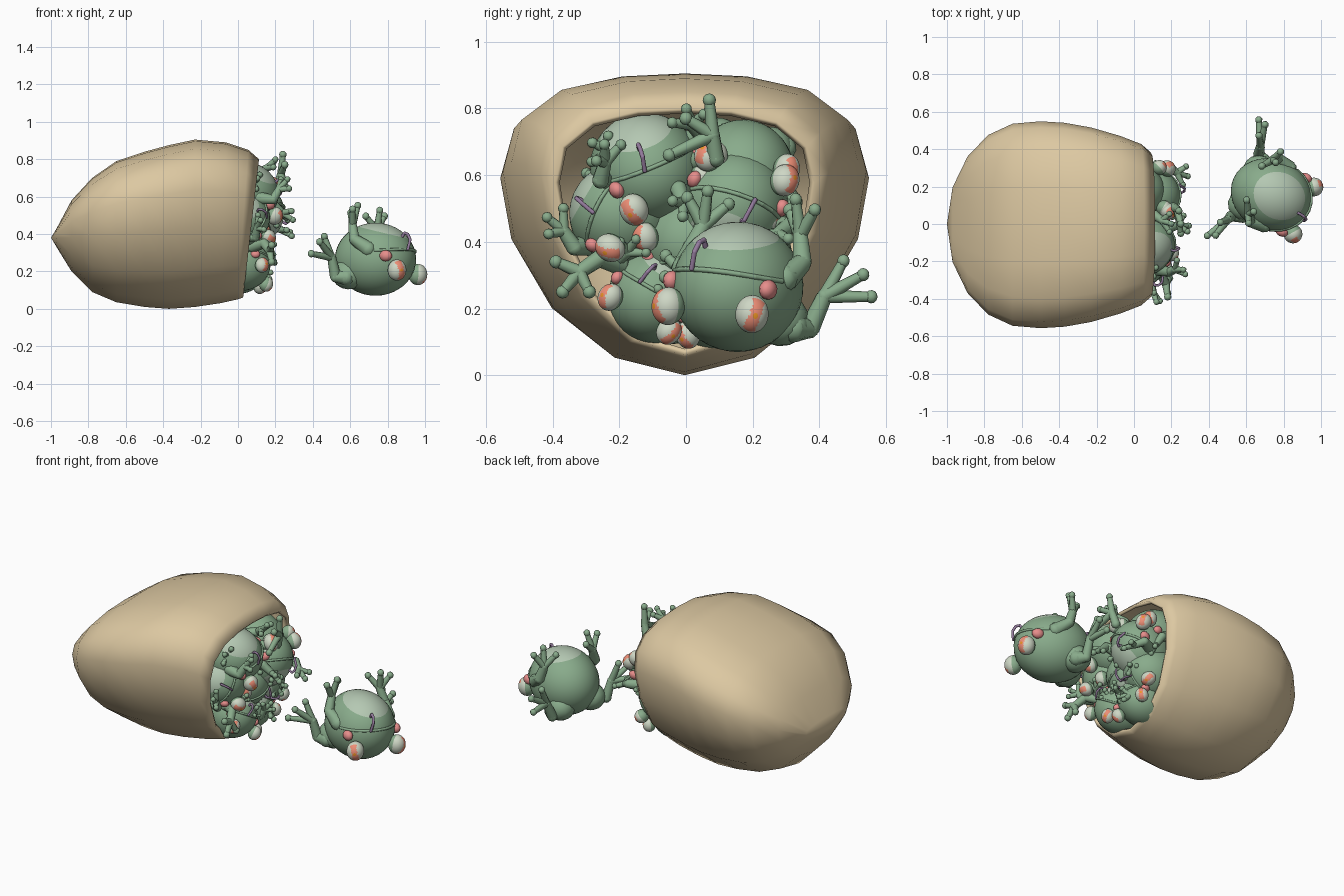
import bpy, bmesh
from math import radians, sin, cos
from mathutils import Vector, Matrix

if "Cube" in bpy.data.objects:
    bpy.data.objects.remove(bpy.data.objects["Cube"])


def mat(name, rgb):
    m = bpy.data.materials.new(name)
    m.diffuse_color = (*rgb, 1)
    m.use_nodes = True
    m.node_tree.nodes["Principled BSDF"].inputs["Base Color"].default_value = m.diffuse_color
    return m


TAN = mat("sack_tan", (0.72, 0.58, 0.36))
GREEN, BELLY, WHITE, RED, ORANGE, PINK, PURPLE = range(7)
FROG_MATS = [mat("skin_green", (0.25, 0.41, 0.26)), mat("belly_pale", (0.46, 0.58, 0.45)),
             mat("eye_pale", (0.62, 0.68, 0.56)), mat("iris_red", (0.85, 0.27, 0.18)),
             mat("pupil_orange", (0.85, 0.30, 0.02)), mat("cheek_pink", (0.80, 0.27, 0.26)),
             mat("hook_purple", (0.30, 0.20, 0.34))]


def finish(bm, name, mats):
    bmesh.ops.recalc_face_normals(bm, faces=bm.faces)
    for f in bm.faces:
        f.smooth = True
    me = bpy.data.meshes.new(name)
    bm.to_mesh(me)
    bm.free()
    for m in mats:
        me.materials.append(m)
    return me


def place(me, name, loc=(0, 0, 0), rot=(0, 0, 0), s=1):
    ob = bpy.data.objects.new(name, me)
    ob.location, ob.scale = loc, (s, s, s)
    ob.rotation_euler = [radians(a) for a in rot]
    bpy.context.collection.objects.link(ob)
    return ob


# Sack: egg-shaped section lofted along x, open at the +x end
HALF = [(0, 0), (.385, .06), (.72, .23), (.94, .48), (1, .70), (.94, .845), (.71, .945), (.36, .99), (0, 1)]
SECTION = HALF + [(-u, v) for u, v in HALF[-2:0:-1]]
STATIONS = [  # x, half width, bottom, top, mouth tilt
    (-.97, .20, .33, .43, 0), (-.89, .365, .20, .58, 0), (-.78, .48, .09, .70, 0),
    (-.65, .54, .035, .79, 0), (-.50, .553, .01, .84, 0), (-.37, .545, 0, .875, 0),
    (-.23, .52, .01, .905, 0), (-.08, .475, .03, .89, .03), (.025, .432, .05, .85, .06),
    (.07, .39, .06, .80, .085)]
bm = bmesh.new()
rings = [[bm.verts.new((x + t * (v - .5), u * w - .004, zb + v * (zt - zb))) for u, v in SECTION]
         for x, w, zb, zt, t in STATIONS]
tip = bm.verts.new((-1, 0, .38))
n = len(SECTION)
for i in range(n):
    j = (i + 1) % n
    bm.faces.new((tip, rings[0][i], rings[0][j]))
    for a, b in zip(rings, rings[1:]):
        bm.faces.new((a[i], a[j], b[j], b[i]))
sack = place(finish(bm, "sack", [TAN]), "sack")
wall = sack.modifiers.new("wall", 'SOLIDIFY')
wall.thickness, wall.offset = .02, -1


def ball(bm, c, r, mi=GREEN, seg=10, axis=(0, 0, 1)):
    r = r if isinstance(r, tuple) else (r, r, r)
    turn = Vector(axis).to_track_quat('Z', 'Y').to_matrix().to_4x4()
    m = Matrix.Translation(c) @ Matrix.Diagonal((*r, 1)) @ turn
    vs = bmesh.ops.create_uvsphere(bm, u_segments=seg, v_segments=max(6, seg * 5 // 8),
                                   radius=1, matrix=m)["verts"]
    faces = {f for v in vs for f in v.link_faces}
    for f in faces:
        f.material_index = mi
    return faces


def tube(bm, pts, radii, mi=GREEN):
    """Tapered segments with a ball at every joint."""
    pts = [Vector(p) for p in pts]
    for p, r in zip(pts, radii):
        ball(bm, p, r, mi, 8)
    for p, q, r0, r1 in zip(pts, pts[1:], radii, radii[1:]):
        d = q - p
        m = Matrix.Translation((p + q) / 2) @ d.to_track_quat('Z', 'Y').to_matrix().to_4x4()
        vs = bmesh.ops.create_cone(bm, segments=8, radius1=r0, radius2=r1, depth=d.length,
                                   matrix=m)["verts"]
        for f in {f for v in vs for f in v.link_faces}:
            f.material_index = mi


def limb(bm, path, radii, toes, s):
    flip = lambda p: (p[0], p[1] * s, p[2])
    tube(bm, [flip(p) for p in path], radii)
    for t in toes:
        tube(bm, [flip(path[-1]), flip(t)], (.021, .015))
        ball(bm, flip(t), .02, GREEN, 8)


def frog_mesh(name, arm, hand, leg, foot):
    """Frog on its back, facing +x, belly up."""
    bm = bmesh.new()
    # body, its pole tilted so the belly patch is a clean cap
    up = Vector((.25, 0, 1)).normalized()
    for f in ball(bm, (0, 0, 0), (.222, .192, .195), GREEN, 36, up):
        c = f.calc_center_median()
        if Vector((c.x / .222, c.y / .192, c.z / .195)).normalized().dot(up) > .8:
            f.material_index = BELLY
    # lip
    lip = [(.217 * cos(a), .187 * sin(a), .05 - .02 * sin(a) ** 2)
           for a in [radians(d) for d in range(-70, 71, 14)]]
    tube(bm, lip, [.008] * len(lip))
    for s in (-1, 1):
        # eye: lidded at the back, red band with orange pupil in front
        c = Vector((.19, .138 * s, -.07))
        look = Vector((.8, .6 * s, -.05)).normalized()
        side = look.cross(Vector((0, 0, 1))).normalized()
        for f in ball(bm, c, (.05, .05, .057), WHITE, 32, look):
            d = (f.calc_center_median() - c).normalized()
            k = d.dot(look)
            if k < -.1:
                f.material_index = GREEN
            elif k > .975:
                f.material_index = ORANGE
            elif k > .4 and abs(d.dot(side) + .3 * s * d.z) < .36:
                f.material_index = RED
        # cheek, haunch, limbs
        ball(bm, (.13, .158 * s, .005), (.036, .026, .03), PINK, 12)
        ball(bm, (-.11, .1 * s, -.09), (.09, .085, .08), GREEN, 14)
        limb(bm, arm, (.042, .03, .024), hand, s)
        limb(bm, leg, (.045, .03, .024), foot, s)
    # hook on the lip
    tube(bm, [(.215, -.06, .05), (.222, -.052, .10), (.205, -.046, .13), (.183, -.042, .137),
              (.168, -.04, .115)], [.008] * 5, PURPLE)
    return finish(bm, name, FROG_MATS)


# Loose frog with limbs in the air
loose = frog_mesh("loose_frog",
                  [(.03, .165, .04), (-.045, .185, .09), (-.07, .16, .17)],
                  [(-.05, .21, .25), (-.05, .145, .275), (-.11, .10, .24)],
                  [(-.10, .15, -.11), (-.15, .18, -.11), (-.16, .215, -.01)],
                  [(-.225, .34, .0), (-.185, .325, .065), (-.19, .255, .1)])
place(loose, "loose_frog", (.735, .155, .265), (-5, 0, -24))

# Stuffed frogs: arms reaching forward, hind legs folded
stuffed = frog_mesh("stuffed_frog",
                    [(.05, .16, .04), (.13, .2, .06), (.16, .17, .12)],
                    [(.21, .21, .15), (.20, .16, .19), (.18, .10, .16)],
                    [(-.10, .15, -.1), (-.16, .16, -.08), (-.19, .12, -.02)],
                    [(-.27, .14, .0), (-.27, .09, .03), (-.25, .05, .05)])
POSES = [((.03, -.12, .62), (23, 8, 18), .86),
         ((.06, .14, .50), (160, -25, 10), .87),
         ((-.01, -.19, .48), (60, -10, -10), .82),
         ((.01, -.09, .24), (-30, 5, -10), .74),
         ((-.01, .08, .225), (15, 12, 5), .74),
         ((.00, .16, .36), (100, 5, 15), .8),
         ((.00, .02, .40), (200, 0, -8), .8),
         ((-.01, .17, .61), (170, 10, 5), .8)]
for i, (loc, rot, s) in enumerate(POSES):
    place(stuffed, f"stuffed_frog_{i + 1}", loc, rot, s)

# Raised arm of the upper frog
bm = bmesh.new()
limb(bm, [(.12, .03, .64), (.21, .09, .65), (.23, .08, .72)], (.03, .026, .022),
     [(.24, .07, .825), (.25, .0, .77), (.25, -.05, .66)], 1)
place(finish(bm, "raised_arm", FROG_MATS), "raised_arm")
# Splayed hand of the lower left frog
bm = bmesh.new()
limb(bm, [(.08, -.2, .33), (.14, -.26, .35), (.17, -.32, .31)], (.03, .026, .022),
     [(.18, -.39, .34), (.18, -.37, .25), (.19, -.29, .25)], 1)
place(finish(bm, "splayed_arm", FROG_MATS), "splayed_arm")
